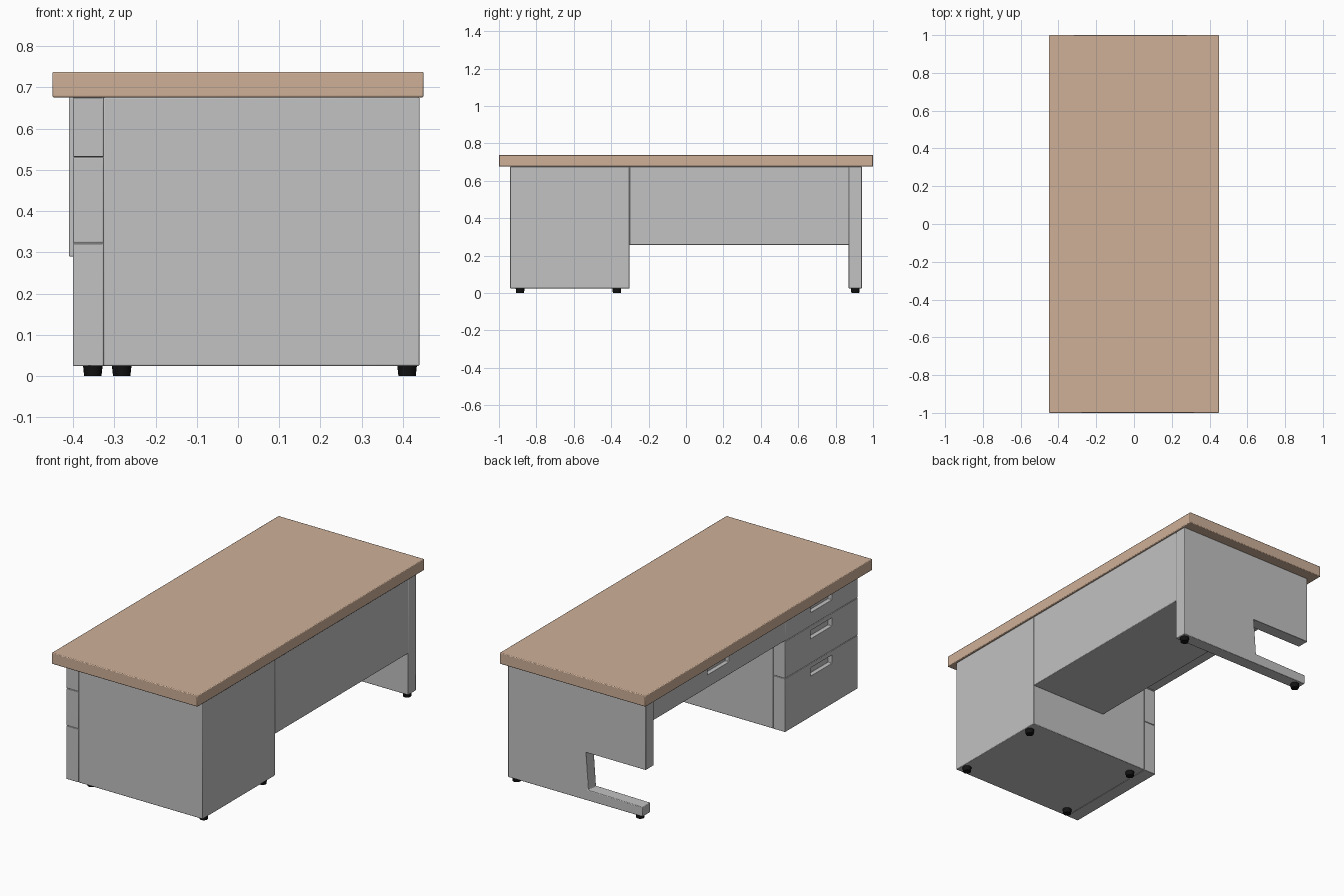
import bpy, bmesh, math
from mathutils import Vector

if "Cube" in bpy.data.objects:
    bpy.data.objects.remove(bpy.data.objects["Cube"])


def material(name, rgb):
    m = bpy.data.materials.new(name)
    m.diffuse_color = (*rgb, 1.0)
    m.use_nodes = True
    m.node_tree.nodes["Principled BSDF"].inputs["Base Color"].default_value = m.diffuse_color
    return m


TAN = material("tan_wood", (0.62, 0.435, 0.315))
GREY = material("grey_metal", (0.54, 0.54, 0.54))
BLACK = material("black_rubber", (0.006, 0.006, 0.006))


def finish(name, bm, mat, bevel=0.003):
    bmesh.ops.recalc_face_normals(bm, faces=bm.faces)
    mesh = bpy.data.meshes.new(name)
    bm.to_mesh(mesh)
    bm.free()
    mesh.materials.append(mat)
    ob = bpy.data.objects.new(name, mesh)
    bpy.context.collection.objects.link(ob)
    if bevel:
        b = ob.modifiers.new("bevel", 'BEVEL')
        b.width = bevel
        b.segments = 2
        b.limit_method = 'ANGLE'
    bpy.ops.object.select_all(action='DESELECT')
    ob.select_set(True)
    bpy.context.view_layer.objects.active = ob
    bpy.ops.object.shade_smooth_by_angle(angle=math.radians(40))
    return ob


def box_bm(x, y, z):
    bm = bmesh.new()
    bmesh.ops.create_cube(bm, size=1)
    for v in bm.verts:
        v.co = Vector([(r[0] + r[1]) / 2 + c * (r[1] - r[0]) for r, c in zip((x, y, z), v.co)])
    return bm


def box(name, x, y, z, mat=GREY, bevel=0.003):
    return finish(name, box_bm(x, y, z), mat, bevel)


def drawer_front(name, x, y, z):
    """Slab with a rectangular finger recess pushed into its -x face."""
    bm = box_bm(x, y, z)
    cy, cz = (y[0] + y[1]) / 2, z[1] - 0.048
    cuts = [((0, cy + s * 0.095, 0), (0, 1, 0)) for s in (-1, 1)]
    cuts += [((0, 0, cz + s * 0.023), (0, 0, 1)) for s in (-1, 1)]
    for co, no in cuts:
        bmesh.ops.bisect_plane(bm, geom=bm.verts[:] + bm.edges[:] + bm.faces[:],
                               plane_co=co, plane_no=no)
    target = Vector((x[0], cy, cz))
    face = min(bm.faces, key=lambda f: (f.calc_center_median() - target).length)
    inner = bmesh.ops.extrude_discrete_faces(bm, faces=[face])["faces"][0]
    # open walls need a proper extrusion rim
    bmesh.ops.translate(bm, verts=inner.verts, vec=(0.025, 0, 0))
    return finish(name, bm, GREY, 0.002)


# Table top
box("table_top", (-0.45, 0.45), (-1, 1), (0.676, 0.738), TAN, 0.004)

# Drawer pedestal with three fronts
PY = (-0.94, -0.302)
box("pedestal", (-0.326, 0.44), PY, (0.025, 0.676))
for n, z in (("lower", (0.025, 0.322)), ("middle", (0.324, 0.530)), ("upper", (0.532, 0.676))):
    drawer_front(n + "_drawer_front", (-0.40, -0.326), PY, z)

# Centre drawer over the knee space
MY = (-0.302, 0.872)
drawer_front("centre_drawer_front", (-0.40, -0.326), MY, (0.535, 0.676))
box("centre_drawer_body", (-0.326, -0.04), MY, (0.537, 0.676), GREY, 0)

# Deep back panel box
box("back_panel", (-0.04, 0.44), MY, (0.257, 0.676))

# Open-sided leg: profile in x and z, extruded along y
profile = [(0.44, 0.025), (0.44, 0.676), (-0.41, 0.676), (-0.41, 0.29),
           (-0.04, 0.29), (-0.055, 0.083), (-0.39, 0.078), (-0.39, 0.025)]
bm = bmesh.new()
f = bm.faces.new([bm.verts.new((x, 0.87, z)) for x, z in profile])
ext = bmesh.ops.extrude_face_region(bm, geom=[f])["geom"]
bmesh.ops.translate(bm, vec=(0, 0.07, 0),
                    verts=[g for g in ext if isinstance(g, bmesh.types.BMVert)])
finish("side_leg", bm, GREY)

# Rubber feet
spots = [(x, y) for x in (-0.282, 0.41) for y in (-0.887, -0.37)]
spots += [(-0.352, 0.905), (0.41, 0.905)]
for i, (x, y) in enumerate(spots):
    bm = bmesh.new()
    bmesh.ops.create_cone(bm, cap_ends=True, segments=16, radius1=0.021,
                          radius2=0.024, depth=0.028)
    bmesh.ops.translate(bm, verts=bm.verts, vec=(x, y, 0.014))
    finish(f"foot_{i + 1}", bm, BLACK, 0)
